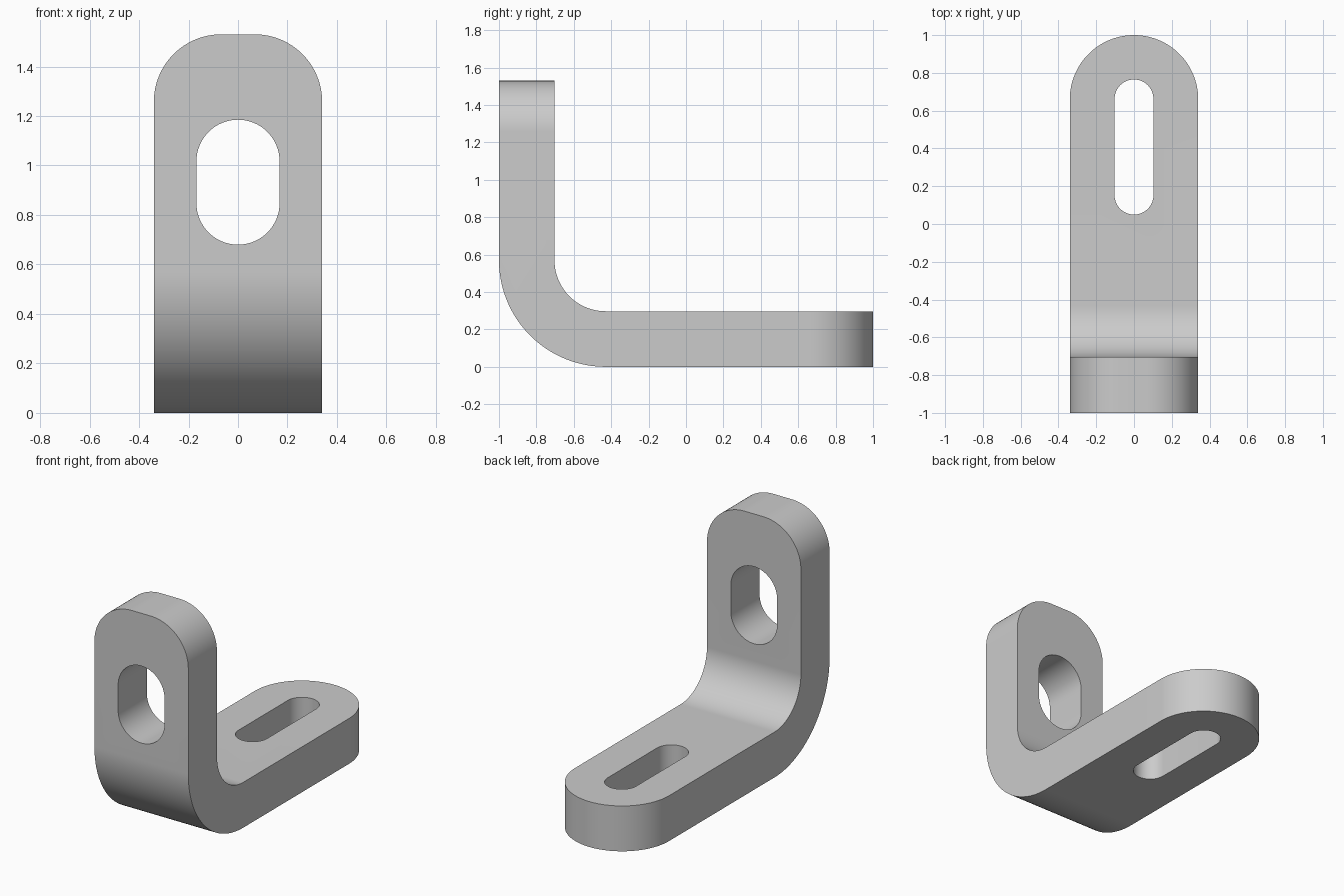
import bpy
import bmesh
from math import cos, sin, pi, radians
from mathutils import Vector

if "Cube" in bpy.data.objects:
    bpy.data.objects.remove(bpy.data.objects["Cube"])

grey = bpy.data.materials.new("plain_grey")
grey.use_nodes = True
colour = (0.6, 0.6, 0.6, 1)
grey.diffuse_color = colour
grey.node_tree.nodes["Principled BSDF"].inputs["Base Color"].default_value = colour


def arc(cx, cy, r, start, end, steps=32):
    """Points along an arc, angles in degrees."""
    angles = [radians(start + (end - start) * i / steps) for i in range(steps + 1)]
    return [(cx + r * cos(a), cy + r * sin(a)) for a in angles]


def prism(name, points, place, depth):
    """Extrude a closed profile; place maps (a, b) to a 3D point."""
    bm = bmesh.new()
    face = bm.faces.new([bm.verts.new(place(a, b)) for a, b in points])
    new = bmesh.ops.extrude_face_region(bm, geom=[face])["geom"]
    verts = [g for g in new if isinstance(g, bmesh.types.BMVert)]
    bmesh.ops.translate(bm, verts=verts, vec=Vector(depth))
    bmesh.ops.remove_doubles(bm, verts=bm.verts, dist=0.0001)
    bmesh.ops.recalc_face_normals(bm, faces=bm.faces)
    mesh = bpy.data.meshes.new(name)
    bm.to_mesh(mesh)
    bm.free()
    mesh.materials.append(grey)
    obj = bpy.data.objects.new(name, mesh)
    bpy.context.collection.objects.link(obj)
    return obj


def slot(r, low, high):
    return arc(0, high - r, r, 0, 180) + arc(0, low + r, r, 180, 360)


def tongue(half, r, low, high):
    """Straight strip with a rounded far end."""
    return ([(-half, low), (half, low)] + arc(half - r, high - r, r, 0, 90)
            + arc(r - half, high - r, r, 90, 180))


def on_front(a, b):
    return (a, -1.2, b)


def on_top(a, b):
    return (a, b, -0.2)


# Bent strip, seen from the side
W, T, BEND = 0.34, 0.297, 0.57
cy, cz = BEND - 1, BEND
side = ([(-1, 1.7)] + arc(cy, cz, BEND, 180, 270, 48) + [(1.2, 0), (1.2, T)]
        + arc(cy, cz, BEND - T, 270, 180, 48) + [(T - 1, 1.7)])
bracket = prism("bracket", side, lambda a, b: (-0.5, a, b), (1, 0, 0))

# Rounded outlines and slots for both legs
through_y, through_z = (0, 2.6, 0), (0, 0, 2)
cutters = [
    (prism("upright_outline", tongue(W, 0.272, -0.2, 1.53), on_front, through_y), "INTERSECT"),
    (prism("base_outline", tongue(W, W, -1.2, 1), on_top, through_z), "INTERSECT"),
    (prism("upright_slot", slot(0.168, 0.68, 1.185), on_front, (0, 0.7, 0)), "DIFFERENCE"),
    (prism("base_slot", slot(0.103, 0.05, 0.765), on_top, (0, 0, 0.7)), "DIFFERENCE"),
]
cutters[1][0].data.transform(cutters[1][0].matrix_world)
for cutter, mode in cutters:
    mod = bracket.modifiers.new(cutter.name, "BOOLEAN")
    mod.operation, mod.solver, mod.object = mode, "EXACT", cutter
    cutter.hide_render = True

# Bake the cuts, then drop the cutters
bpy.context.view_layer.objects.active = bracket
bracket.select_set(True)
for mod in list(bracket.modifiers):
    bpy.ops.object.modifier_apply(modifier=mod.name)
for cutter, mode in cutters:
    bpy.data.objects.remove(cutter)
bpy.ops.object.shade_smooth_by_angle(angle=radians(30))
